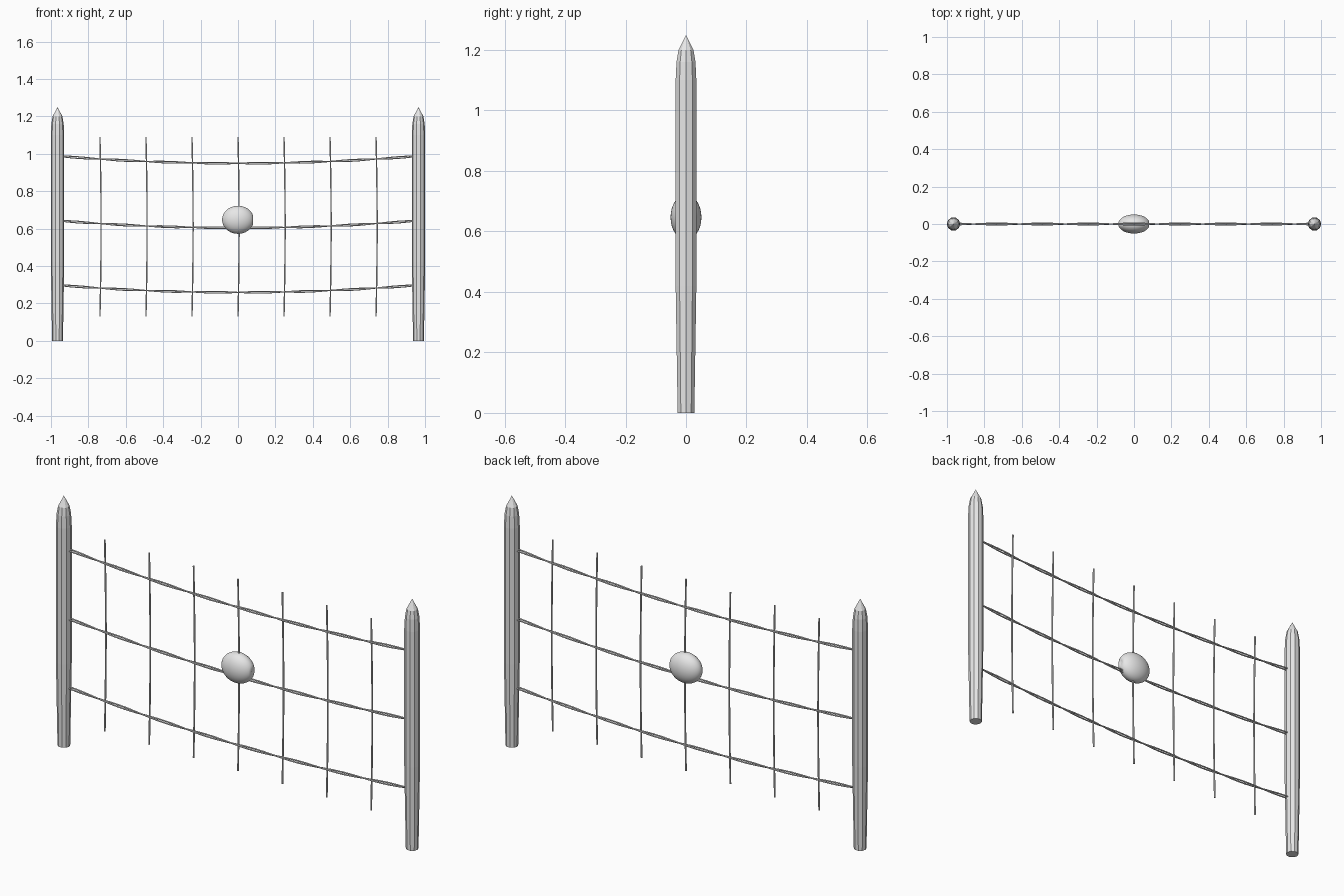
import bpy, bmesh, math
from math import sin, cos, pi

cube = bpy.data.objects.get("Cube")
if cube:
    bpy.data.objects.remove(cube, do_unlink=True)


def material(name, value):
    m = bpy.data.materials.new(name)
    m.use_nodes = True
    colour = (value, value, value, 1)
    m.diffuse_color = colour
    m.node_tree.nodes["Principled BSDF"].inputs["Base Color"].default_value = colour
    return m


grey = material("light_grey", 0.8)


def finish(name, bm, smooth):
    mesh = bpy.data.meshes.new(name)
    bmesh.ops.recalc_face_normals(bm, faces=bm.faces)
    bm.to_mesh(mesh)
    bm.free()
    mesh.materials.append(grey)
    for p in mesh.polygons:
        p.use_smooth = smooth
    obj = bpy.data.objects.new(name, mesh)
    bpy.context.collection.objects.link(obj)


# Faceted post with tapered foot and pointed tip
def post(name, x):
    sides = 10
    profile = [(0.029, 0), (0.036, 0.42), (0.036, 1.1), (0.033, 1.16), (0.026, 1.2)]
    bm = bmesh.new()
    rings = [[bm.verts.new((x + r * cos(2 * pi * i / sides),
                            r * sin(2 * pi * i / sides), z))
              for i in range(sides)] for r, z in profile]
    tip = bm.verts.new((x, 0, 1.25))
    bm.faces.new(rings[0])
    for i in range(sides):
        j = (i + 1) % sides
        for low, high in zip(rings, rings[1:]):
            bm.faces.new((low[i], low[j], high[j], high[i]))
        bm.faces.new((rings[-1][i], rings[-1][j], tip))
    finish(name, bm, False)


# Wire strands: one tube per path
def wire(name, paths, radius):
    curve = bpy.data.curves.new(name, "CURVE")
    curve.dimensions = "3D"
    curve.bevel_depth = radius
    curve.bevel_resolution = 1
    curve.use_fill_caps = True
    for path in paths:
        spline = curve.splines.new("POLY")
        spline.points.add(len(path) - 1)
        for point, co in zip(spline.points, path):
            point.co = (*co, 1)
        spline.use_smooth = True
    curve.materials.append(grey)
    obj = bpy.data.objects.new(name, curve)
    bpy.context.collection.objects.link(obj)


def sagging_strand(z_end, phase):
    points = []
    for i in range(65):
        x = -0.95 + 1.9 * i / 64
        turn = 2 * pi * x / 0.49 + phase
        z = z_end - 0.038 * (1 - (x / 0.95) ** 2)
        points.append((x, 0.0045 * cos(turn), z + 0.0045 * sin(turn)))
    return points


def bowed_upright(x):
    return [(x + 0.006 * sin(pi * i / 16), 0, 0.13 + 0.06 * i) for i in range(17)]


post("left_post", 0.965)
post("right_post", -0.965)
for name, z in (("lower", 0.297), ("middle", 0.642), ("upper", 0.987)):
    wire(name + "_twisted_wire", [sagging_strand(z, 0), sagging_strand(z, pi)], 0.0034)
for i in range(-3, 4):
    wire("upright_wire_%d" % (i + 4), [bowed_upright(i * 0.246)], 0.004)

# Oval ball with a small dimple at one end
bm = bmesh.new()
bmesh.ops.create_uvsphere(bm, u_segments=32, v_segments=20, radius=1)
for v in bm.verts:
    a, b, c = v.co
    dimple = 0.01 * math.exp(-(a * a + b * b) / 0.03) if c > 0 else 0
    v.co = (c * 0.085 - dimple, a * 0.051, 0.647 + b * 0.075)
finish("ball", bm, True)
